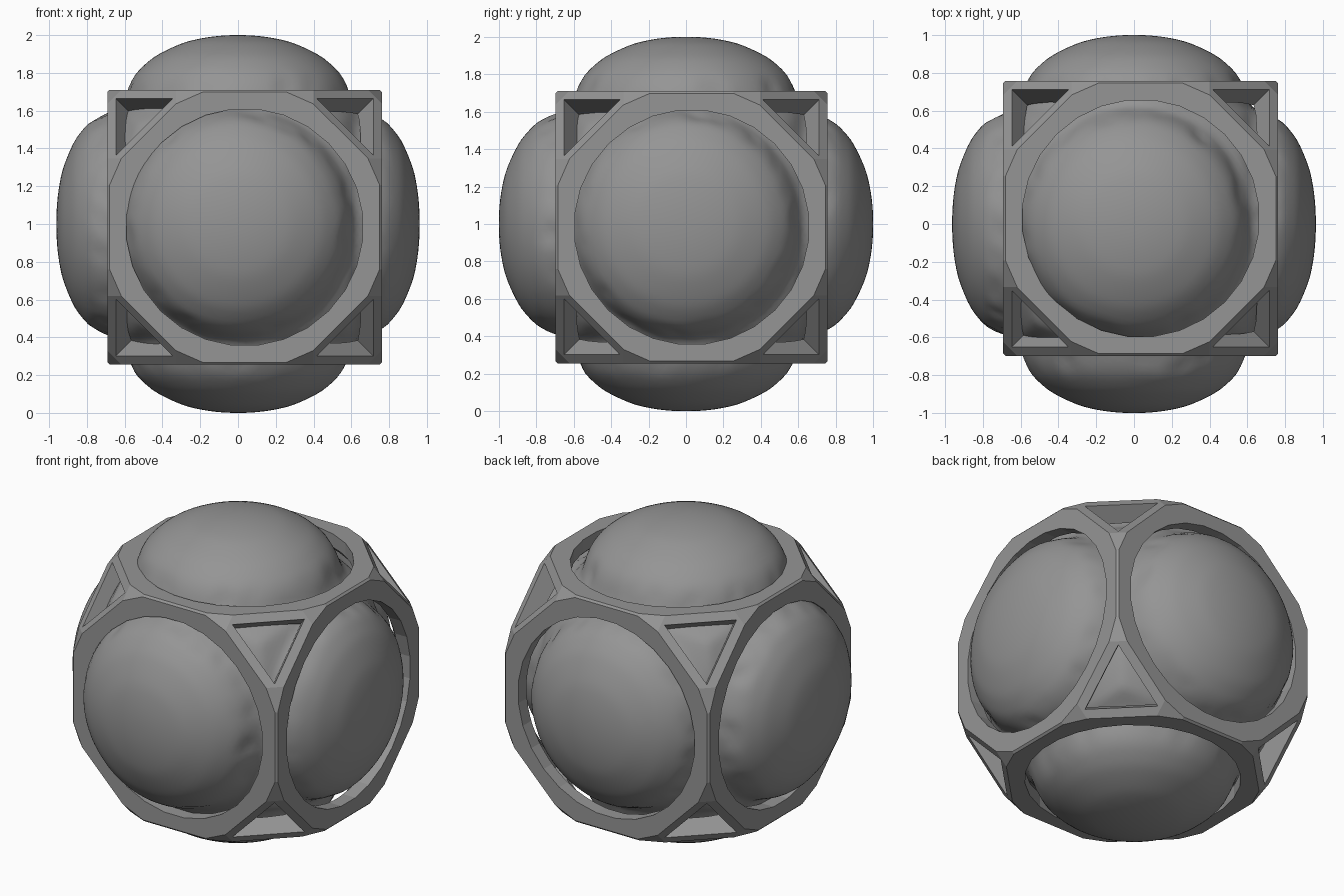
import bpy, bmesh, math
from mathutils import Vector, noise
from itertools import product

cube = bpy.data.objects.get("Cube")
if cube:
    bpy.data.objects.remove(cube, do_unlink=True)

HALF = 0.727                          # half width of the cage
CAGE = Vector((0.035, 0.03, 0.983))   # cage centre
BALL = Vector((0.0, 0.0, 1.0))        # ball centre


def material(name, rgb):
    m = bpy.data.materials.new(name)
    m.use_nodes = True
    colour = (*rgb, 1.0)
    m.diffuse_color = colour
    m.node_tree.nodes["Principled BSDF"].inputs["Base Color"].default_value = colour
    return m


def add_object(name, bm, location, mat=None):
    mesh = bpy.data.meshes.new(name)
    bm.to_mesh(mesh)
    bm.free()
    ob = bpy.data.objects.new(name, mesh)
    ob.location = location
    bpy.context.collection.objects.link(ob)
    if mat:
        mesh.materials.append(mat)
    return ob


def slice_off(bm, normal, distance):
    """Cut the convex solid with a plane and cap the cut."""
    n = Vector(normal)
    cut = bmesh.ops.bisect_plane(
        bm, geom=bm.verts[:] + bm.edges[:] + bm.faces[:], dist=1e-5,
        plane_co=n * (distance / n.length_squared), plane_no=n, clear_outer=True)
    edges = [e for e in cut["geom_cut"] if isinstance(e, bmesh.types.BMEdge)]
    if edges:
        bmesh.ops.holes_fill(bm, edges=edges, sides=0)


def prism(name, sides, radius, depth, centre, axis, up=None):
    """Hidden cutter: a regular prism along an axis, one corner facing up."""
    z = Vector(axis).normalized()
    x = Vector(up).normalized() if up else z.orthogonal().normalized()
    y = z.cross(x)
    bm = bmesh.new()
    rings = []
    for end in (-depth / 2, depth / 2):
        rings.append([bm.verts.new(
            Vector(centre) + z * end
            + x * radius * math.cos(math.tau * i / sides)
            + y * radius * math.sin(math.tau * i / sides)) for i in range(sides)])
    low, high = rings
    bm.faces.new(low[::-1])
    bm.faces.new(high)
    for i in range(sides):
        j = (i + 1) % sides
        bm.faces.new((low[i], low[j], high[j], high[i]))
    return add_object(name, bm, CAGE)


grey = material("neutral_grey", (0.3, 0.3, 0.3))

# Cage blank: a cube with its corners truncated and its rims faceted
bm = bmesh.new()
bmesh.ops.create_cube(bm, size=2 * HALF)
for sx, sy, sz in product((-1, 1), repeat=3):
    slice_off(bm, (sx, sy, sz), 1.744)
    for k in range(3):
        n = [sx, sy, sz]
        n[k] *= 0.44
        slice_off(bm, n, 1.54)
for k in range(3):
    for a, b in product((-1, 1), repeat=2):
        n = [a, b]
        n.insert(k, 0)
        slice_off(bm, n, 2 * HALF - 0.012)
bmesh.ops.recalc_face_normals(bm, faces=bm.faces[:])
cage = add_object("cage", bm, CAGE, grey)

# Cutters: round openings, triangular corner openings and the hollow inside
cutters = []
for k in range(3):
    axis = [0, 0, 0]
    axis[k] = 1
    cutters.append(prism("round_opening_cutter", 28, 0.628, 3, (0, 0, 0), axis))
for c in product((-1, 1), repeat=3):
    up = Vector((-2 * c[0], c[1], c[2]))
    cutters.append(prism("corner_opening_cutter", 3, 0.245, 0.8,
                         Vector(c) * 0.58, c, up))
bm = bmesh.new()
bmesh.ops.create_icosphere(bm, subdivisions=4, radius=0.9)
cutters.append(add_object("hollow_cutter", bm, CAGE))

for cutter in cutters:
    cutter.hide_render = True
    mod = cage.modifiers.new(cutter.name, "BOOLEAN")
    mod.operation = "DIFFERENCE"
    mod.solver = "EXACT"
    mod.object = cutter
bpy.context.view_layer.update()
shaped = bpy.data.meshes.new_from_object(
    cage.evaluated_get(bpy.context.evaluated_depsgraph_get()))
cage.modifiers.clear()
cage.data = shaped
cage.data.materials.clear()
cage.data.materials.append(grey)
for cutter in cutters:
    bpy.data.objects.remove(cutter, do_unlink=True)

# Soft ball: radius follows the angle from the nearest axis, so it bulges
# out through every round opening and is pinched under the bars
PROFILE = [(0, 1.0), (16, 1.003), (27, 0.99), (34, 0.965), (38, 0.935),
           (41, 0.905), (45, 0.875), (50, 0.89), (55, 0.91)]


def ball_radius(angle):
    for (a0, r0), (a1, r1) in zip(PROFILE, PROFILE[1:]):
        if angle <= a1:
            return r0 + (r1 - r0) * (angle - a0) / (a1 - a0)
    return PROFILE[-1][1]


bm = bmesh.new()
bmesh.ops.create_icosphere(bm, subdivisions=6, radius=1)
for v in bm.verts:
    d = v.co.normalized()
    angle = math.degrees(math.acos(min(1, max(abs(c) for c in d))))
    r = ball_radius(angle)
    # shallow creases close to the rims
    rim = max(0, 1 - abs(angle - 39) / 6)
    r -= 0.03 * rim * max(0, noise.noise(d * 9))
    v.co = d * r
    v.co.x *= 1 - 0.038 * max(0, abs(d.x) - 0.7) / 0.3
bmesh.ops.smooth_vert(bm, verts=bm.verts[:], factor=0.5,
                      use_axis_x=True, use_axis_y=True, use_axis_z=True)
for f in bm.faces:
    f.smooth = True
add_object("soft_ball", bm, BALL, grey)
